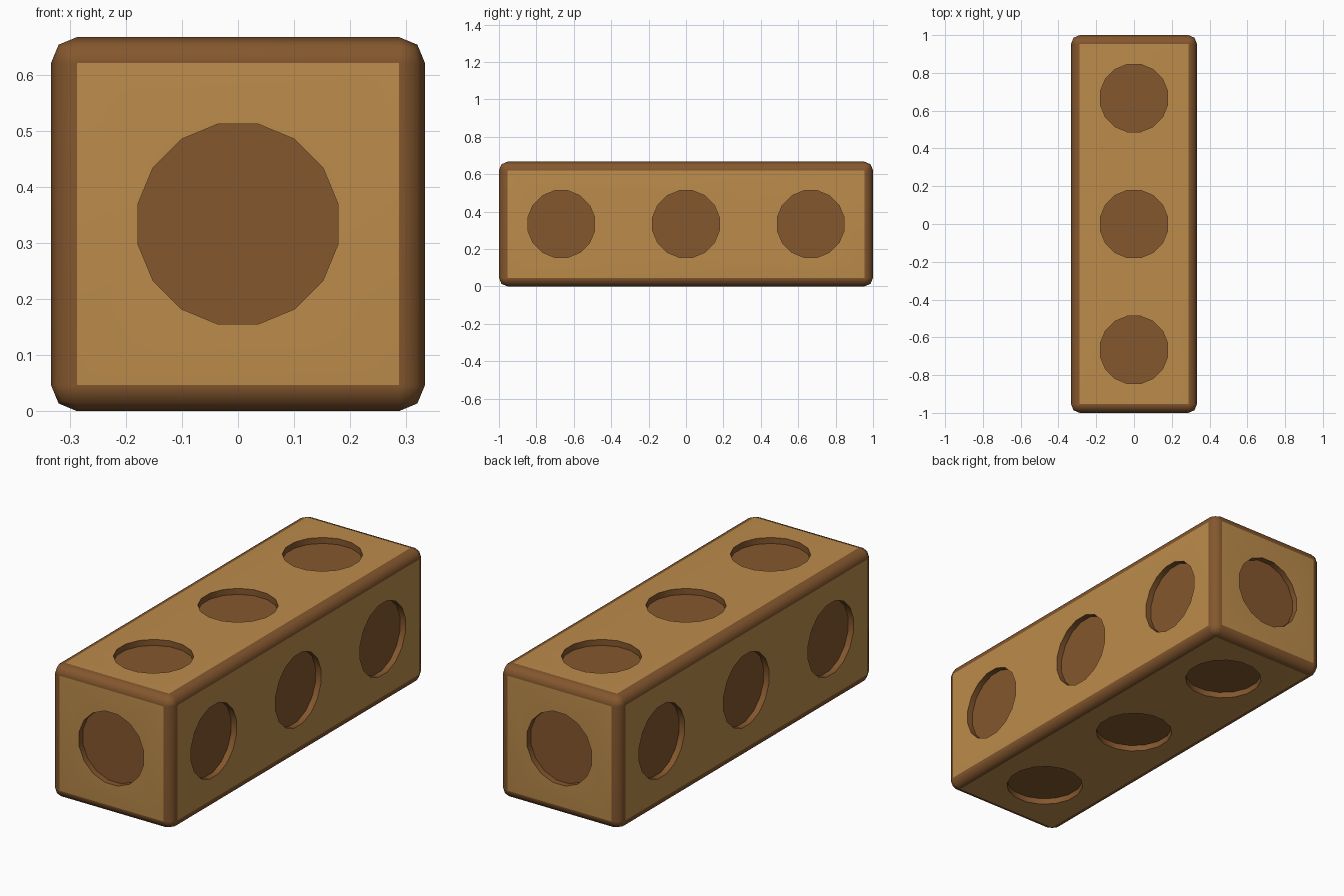
import bpy, bmesh
from math import pi, radians
from mathutils import Matrix, Vector

cube = bpy.data.objects.get("Cube")
if cube:
    bpy.data.objects.remove(cube, do_unlink=True)

W, L = 2 / 3, 2.0      # block section and length
BEVEL = 0.046
RADIUS, DEPTH = 0.182, 0.03


def material(name, color):
    m = bpy.data.materials.new(name)
    m.use_nodes = True
    m.diffuse_color = color
    m.node_tree.nodes["Principled BSDF"].inputs["Base Color"].default_value = color
    return m


light = material("light wood", (0.50, 0.26, 0.07, 1))
dark = material("dark wood", (0.23, 0.095, 0.027, 1))


def add_object(name, bm, mats):
    mesh = bpy.data.meshes.new(name)
    bm.to_mesh(mesh)
    bm.free()
    for m in mats:
        mesh.materials.append(m)
    obj = bpy.data.objects.new(name, mesh)
    bpy.context.collection.objects.link(obj)
    return obj


# Beveled block: flat sides light, rounded edges dark
centre = Vector((0, 0, W / 2))
bm = bmesh.new()
bmesh.ops.create_cube(bm, size=1, matrix=Matrix.Translation(centre) @ Matrix.Diagonal((W, L, W, 1)))
bmesh.ops.bevel(bm, geom=bm.edges[:], offset=BEVEL, segments=2, profile=0.5, affect='EDGES')
bm.normal_update()
for f in bm.faces:
    f.material_index = 0 if max(abs(c) for c in f.normal) > 0.999 else 1
block = add_object("wooden_block", bm, (light, dark))

# Shallow round recesses: three on each long side, one on each end
bm = bmesh.new()


def add_recess(direction, along):
    d = Vector(direction)
    half = L / 2 if d.y else W / 2
    spin = d.to_track_quat('Z', 'Y').to_matrix().to_4x4() @ Matrix.Rotation(pi / 16, 4, 'Z')
    place = Matrix.Translation(centre + d * half + Vector((0, along, 0)))
    bmesh.ops.create_cone(bm, cap_ends=True, segments=16, radius1=RADIUS, radius2=RADIUS,
                          depth=2 * DEPTH, matrix=place @ spin)


for s in (-1, 1):
    add_recess((0, s, 0), 0)
    for y in (-W, 0, W):
        add_recess((s, 0, 0), y)
        add_recess((0, 0, s), y)
cutter = add_object("recess_cutter", bm, (dark,))
cutter.hide_render = True

# Cut the recesses and keep their dark colour
bpy.context.view_layer.objects.active = block
block.select_set(True)
cut = block.modifiers.new("recesses", 'BOOLEAN')
cut.object = cutter
cut.operation = 'DIFFERENCE'
cut.solver = 'EXACT'
cut.material_mode = 'TRANSFER'
bpy.ops.object.modifier_apply(modifier=cut.name)
bpy.data.objects.remove(cutter, do_unlink=True)

# Smooth edges with flat sides
bpy.ops.object.shade_smooth_by_angle(angle=radians(50))
weighted = block.modifiers.new("flat sides", 'WEIGHTED_NORMAL')
weighted.keep_sharp = True
